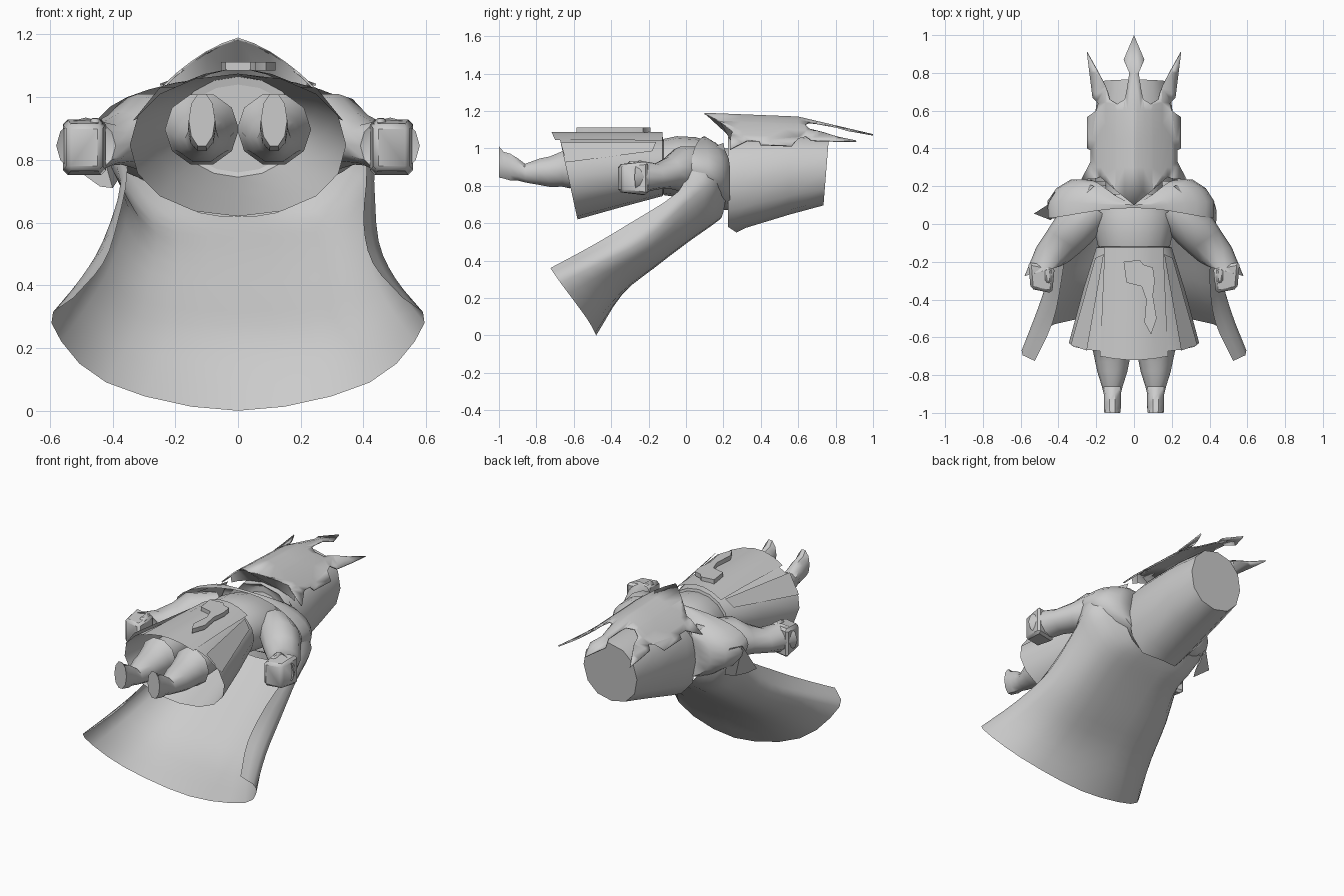
import bpy, bmesh, math
from mathutils import Vector

if "Cube" in bpy.data.objects:
    bpy.data.objects.remove(bpy.data.objects["Cube"])

grey = bpy.data.materials.new("plain_grey")
grey.diffuse_color = (0.6, 0.6, 0.6, 1)
grey.use_nodes = True
grey.node_tree.nodes["Principled BSDF"].inputs["Base Color"].default_value = grey.diffuse_color


def finish(name, bm, angle=40):
    bmesh.ops.recalc_face_normals(bm, faces=bm.faces)
    me = bpy.data.meshes.new(name)
    bm.to_mesh(me)
    bm.free()
    me.materials.append(grey)
    ob = bpy.data.objects.new(name, me)
    bpy.context.collection.objects.link(ob)
    bpy.ops.object.select_all(action='DESELECT')
    ob.select_set(True)
    bpy.context.view_layer.objects.active = ob
    bpy.ops.object.shade_smooth_by_angle(angle=math.radians(angle))
    return ob


def loft(name, rows, closed=True, caps=(False, False), angle=40):
    """Skin a list of point rows."""
    bm = bmesh.new()
    vs = [[bm.verts.new(p) for p in r] for r in rows]
    n = len(vs[0])
    for a, b in zip(vs, vs[1:]):
        for i in range(n if closed else n - 1):
            j = (i + 1) % n
            bm.faces.new((a[i], a[j], b[j], b[i]))
    if caps[0]:
        bm.faces.new(vs[0])
    if caps[1]:
        bm.faces.new(vs[-1])
    return finish(name, bm, angle)


def ring(y, rx, zlo, zhi, n=16, cx=0, tilt=0, power=1):
    """Oval around the y axis; tilt shifts the front (high z) side along y."""
    out = []
    for i in range(n):
        a = 2 * math.pi * i / n
        c, s = math.cos(a), math.sin(a)
        c = math.copysign(abs(c) ** power, c)
        s = math.copysign(abs(s) ** power, s)
        out.append((cx + rx * c, y + tilt * s, (zlo + zhi) / 2 + (zhi - zlo) / 2 * s))
    return out


def spline(pts, steps):
    """Smooth curve through points."""
    p = [Vector(q) for q in pts]
    p = [2 * p[0] - p[1]] + p + [2 * p[-1] - p[-2]]
    out = []
    for i in range(1, len(p) - 2):
        a, b, c, d = p[i - 1:i + 3]
        for k in range(steps):
            t = k / steps
            out.append(0.5 * (2 * b + (c - a) * t + (2 * a - 5 * b + 4 * c - d) * t * t
                              + (3 * b - a - 3 * c + d) * t ** 3))
    return out + [p[-2]]


# Head: tapering bucket helmet with a flat crown and a pointed rear rim
rim = ring(0.225, 0.23, 0.55, 1.06, 12, power=0.88)
rim[9] = (0, 0.27, 0.55)
loft("head", [ring(0.25, 0.19, 0.60, 1.04, 12), rim,
              ring(0.30, 0.23, 0.575, 1.07, 12, tilt=-0.02, power=0.88),
              ring(0.55, 0.21, 0.645, 1.08, 12, power=0.88),
              ring(0.75, 0.185, 0.695, 1.07, 12, tilt=0.015, power=0.92)],
     caps=(True, True))

# Neck
loft("neck", [ring(0.05, 0.15, 0.74, 1.0), ring(0.30, 0.15, 0.72, 1.0)])


def mask_z(x, y):
    """Height of the ridged mask surface."""
    x = abs(x)
    ridge = 1.19 - 0.02 * min(1, max(0, (y - 0.1) / 0.5)) - 0.235 * max(0, y - 0.6)
    flat = 1 - 0.65 * min(1, max(0, (y - 0.6) / 0.3))
    return ridge - flat * (0.25 * x + 1.5 * x * x)


# Face mask with a crown of spikes, ridged along the middle
outline = [(0, 0.10), (0.10, 0.18), (0.18, 0.25), (0.20, 0.24), (0.28, 0.235), (0.23, 0.33),
           (0.23, 0.39), (0.25, 0.40), (0.25, 0.565), (0.20, 0.60), (0.19, 0.64), (0.22, 0.67),
           (0.25, 0.91), (0.15, 0.73), (0.13, 0.66), (0.09, 0.635), (0.05, 0.66),
           (0.04, 0.70), (0.025, 0.80), (0.055, 0.87), (0, 1.0)]
bm = bmesh.new()
face = bm.faces.new([bm.verts.new((x, y, 0)) for x, y in outline])
face.normal_update()
bmesh.ops.triangulate(bm, faces=[face])
for axis, cuts in (((1, 0, 0), (0.05, 0.1, 0.15, 0.2)), ((0, 1, 0), (0.3, 0.45, 0.6, 0.7, 0.8))):
    for c in cuts:
        bmesh.ops.bisect_plane(bm, geom=bm.verts[:] + bm.edges[:] + bm.faces[:],
                               plane_co=Vector(axis) * c, plane_no=axis)
for v in bm.verts:
    v.co.z = mask_z(v.co.x, v.co.y)
bmesh.ops.triangulate(bm, faces=bm.faces[:])
mask = finish("crowned_mask", bm)
mask.modifiers.new("mirror", 'MIRROR').use_clip = True
mask.modifiers.new("thickness", 'SOLIDIFY').thickness = 0.008

# Underside of the mask, closing it back to the head
chin = [(-0.22, 0.24), (-0.18, 0.25), (-0.10, 0.18), (0, 0.10), (0.10, 0.18), (0.18, 0.25), (0.22, 0.24)]
loft("mask_underside", [[(x, y, mask_z(x, y) - 0.004) for x, y in chin],
                        [(x, 0.25, 1.06 - 1.2 * x * x) for x, y in chin]], closed=False)

# Torso
loft("torso", [ring(0.16, 0.20, 0.74, 1.03), ring(0.05, 0.22, 0.73, 1.06),
               ring(-0.05, 0.205, 0.74, 1.065), ring(-0.12, 0.19, 0.75, 1.05)], caps=(True, True))

# Tunic skirt, flaring to an open slanted hem
loft("tunic_skirt", [ring(-0.12, 0.18, 0.76, 1.04, 16),
                     ring(-0.125, 0.20, 0.745, 1.065, 16),
                     ring(-0.35, 0.27, 0.69, 1.07, 16, tilt=-0.02, power=0.95),
                     ring(-0.63, 0.345, 0.62, 1.075, 16, tilt=-0.05, power=0.95)])

# Front panel over the skirt
rows = []
for y, w, drop in ((-0.125, 0.155, 0.05), (-0.35, 0.165, 0.045), (-0.70, 0.18, 0.045)):
    rows.append([(w * t, y - 0.02 * (1 - t * t) * (y < -0.6), 1.09 - drop * t * t)
                 for t in (-1, -0.6, -0.2, 0.2, 0.6, 1)])
loft("front_panel", rows, closed=False)

# Narrow side flaps lying on the skirt
for s in (-1, 1):
    loft("side_flap", [[(s * 0.16, -0.16, 1.035), (s * 0.205, -0.18, 0.985)],
                       [(s * 0.25, -0.67, 1.03), (s * 0.335, -0.64, 0.925)]], closed=False)

# Hooked ornament on the panel
hook = [(-0.055, -0.20), (0.03, -0.19), (0.05, -0.215), (0.10, -0.23), (0.11, -0.30), (0.10, -0.38),
        (0.12, -0.50), (0.09, -0.585), (0.055, -0.52), (0.065, -0.40), (0.04, -0.33), (-0.04, -0.31)]
loft("hook_ornament", [[(x, y, z) for x, y in hook] for z in (1.085, 1.112)], caps=(False, True))

# Legs with flared boot tops and upright feet: y, half width, low z, high z
leg = [(-0.30, 0.09, 0.82, 1.0), (-0.60, 0.09, 0.80, 0.99), (-0.62, 0.118, 0.78, 1.015),
       (-0.66, 0.105, 0.79, 0.99), (-0.73, 0.09, 0.79, 0.96), (-0.78, 0.08, 0.80, 0.95),
       (-0.86, 0.055, 0.815, 0.92), (-0.90, 0.045, 0.825, 0.95), (-0.94, 0.045, 0.825, 0.975),
       (-0.975, 0.045, 0.835, 0.985), (-1.0, 0.042, 0.84, 1.015)]
for s in (-1, 1):
    loft("leg", [ring(y, r, lo, hi, 10, cx=s * 0.115) for y, r, lo, hi in leg], caps=(True, True))

# Arms: centre x, y, z, radius across, radius in z, direction across
arm = [(0.20, 0.08, 0.90, 0.10, 0.11, 37), (0.32, -0.03, 0.89, 0.115, 0.12, 37),
       (0.37, -0.09, 0.87, 0.105, 0.085, 35), (0.43, -0.16, 0.85, 0.095, 0.07, 25),
       (0.485, -0.25, 0.845, 0.098, 0.09, -15), (0.48, -0.235, 0.845, 0.07, 0.06, -15)]
for s in (-1, 1):
    rows = []
    for x, y, z, r, rz, turn in arm:
        side = Vector((math.cos(math.radians(turn)), math.sin(math.radians(turn)), 0))
        row = []
        for i in range(12):
            a = math.tau * i / 12
            p = Vector((x, y, z)) + side * r * math.cos(a) + Vector((0, 0, rz * math.sin(a)))
            row.append((s * p.x, p.y, p.z))
        rows.append(row)
    loft("arm", rows, caps=(True, True))

    # Blocky fist and thumb
    for name, co, size in (("fist", (0.49, -0.285, 0.84), (0.14, 0.14, 0.18)),
                           ("thumb", (0.455, -0.27, 0.91), (0.05, 0.09, 0.05))):
        bm = bmesh.new()
        bmesh.ops.create_cube(bm, size=1)
        for v in bm.verts:
            taper = 0.82 if v.co.y < 0 else 1
            q = Vector((v.co.x * size[0] * taper, v.co.y * size[1], v.co.z * size[2] * taper))
            v.co = (s * (co[0] + q.x), co[1] + q.y + 0.2 * q.x, co[2] + q.z)
        bmesh.ops.recalc_face_normals(bm, faces=bm.faces)
        bmesh.ops.bevel(bm, geom=bm.edges[:], offset=0.015, segments=1, affect='EDGES')
        finish(name, bm)

# Shoulder mantle: y, half width, low z, high z, front dip; the left side is wider
rows = []
for y, rx, lo, hi, dip in ((0.20, 0.17, 0.70, 1.03, 0.09), (0.235, 0.22, 0.68, 1.045, 0.12),
                           (0.235, 0.31, 0.67, 1.055, 0.13), (0.19, 0.38, 0.67, 1.065, 0.09),
                           (0.12, 0.425, 0.69, 1.065, 0.02), (0.03, 0.42, 0.74, 1.06, -0.055)):
    row = []
    for x, yy, z in ring(y, rx, lo, hi, 28):
        f = max(0, (z - 0.85) / (hi - 0.85))
        row.append((x * (1.08 if x < 0 else 1), yy - dip * f ** 4, z))
    rows.append(row)
loft("shoulder_mantle", rows)

# Pointed flap on the left shoulder
loft("left_shoulder_flap", [[(-0.42, 0.17, 0.92), (-0.46, 0.10, 0.92), (-0.53, 0.055, 0.78)],
                            [(-0.38, 0.16, 0.74), (-0.40, 0.08, 0.71), (-0.44, 0.02, 0.715)]],
     closed=False)

# Cape: half rows from the back centre out to the front edge, then mirrored
half_rows = [
    [(0, 0.18, 0.62), (0.18, 0.20, 0.66), (0.28, 0.225, 0.85), (0.21, 0.20, 1.03)],
    [(0, 0.12, 0.575), (0.27, 0.14, 0.62), (0.42, 0.13, 0.81), (0.39, 0.04, 0.94)],
    [(0, 0.00, 0.49), (0.30, 0.01, 0.53), (0.43, -0.01, 0.70), (0.41, -0.04, 0.77)],
    [(0, -0.17, 0.36), (0.30, -0.17, 0.39), (0.45, -0.22, 0.51), (0.40, -0.30, 0.60)],
    [(0, -0.34, 0.22), (0.33, -0.36, 0.25), (0.51, -0.45, 0.39), (0.43, -0.52, 0.47)],
    [(0, -0.48, 0.00), (0.42, -0.53, 0.09), (0.595, -0.67, 0.28), (0.525, -0.725, 0.36)]]
pinch = (1, 0.98, 0.86, 0.96, 1, 1)  # the left side is drawn in below the arm
full = [[(-x * k, y, z) for x, y, z in r[:0:-1]] + r for r, k in zip(half_rows, pinch)]
across = [spline(r, 3) for r in full]
columns = [spline(c, 3) for c in zip(*across)]
loft("cape", list(zip(*columns)), closed=False, angle=60)
